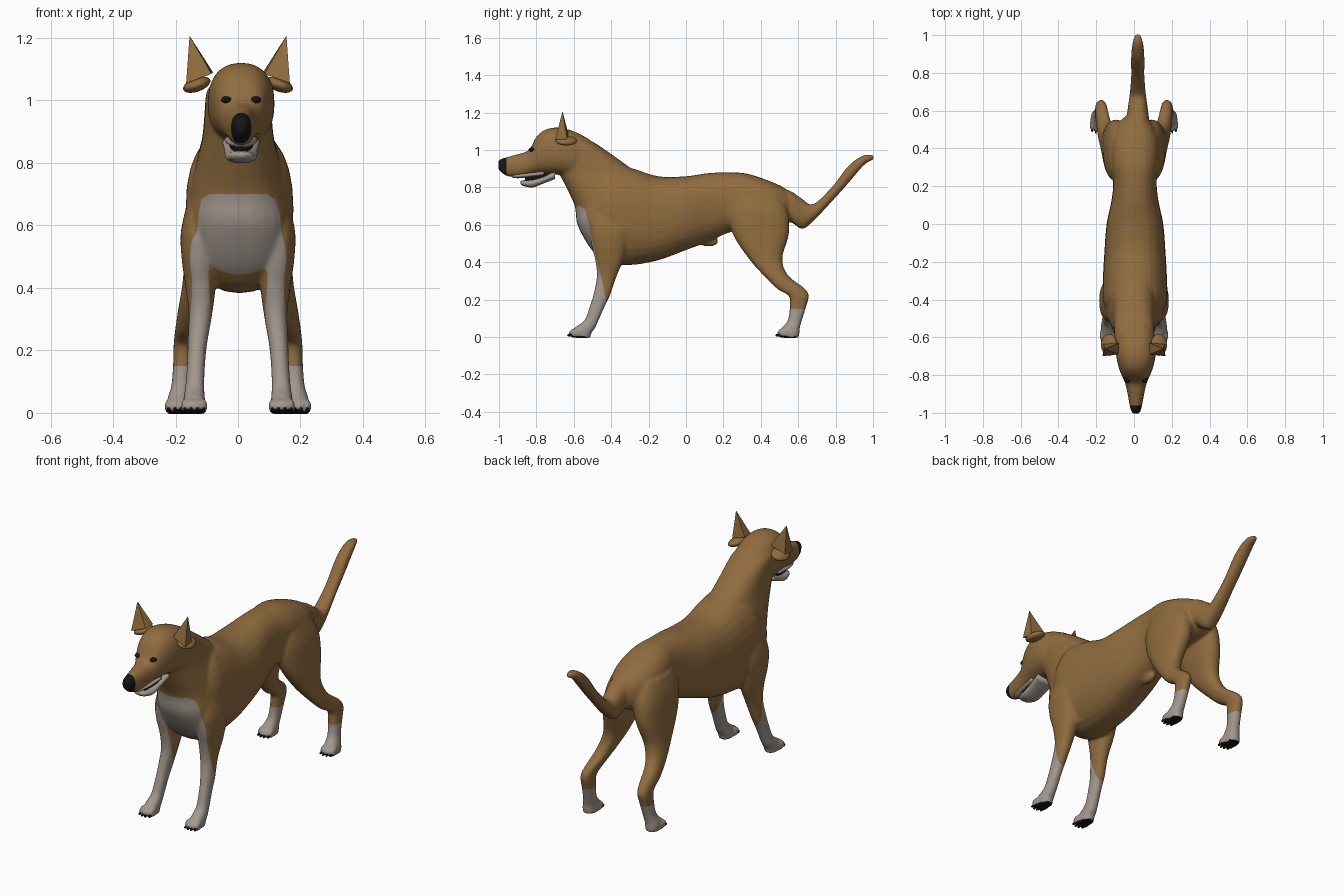
import bpy
import bmesh
import math
from mathutils import Matrix, Vector

cube = bpy.data.objects.get("Cube")
if cube:
    bpy.data.objects.remove(cube)


def make_material(name, rgb):
    mat = bpy.data.materials.new(name)
    mat.use_nodes = True
    mat.diffuse_color = (*rgb, 1)
    bsdf = mat.node_tree.nodes["Principled BSDF"]
    bsdf.inputs["Base Color"].default_value = (*rgb, 1)
    bsdf.inputs["Roughness"].default_value = 0.9
    return mat


TAN = make_material("tan_coat", (0.28, 0.15, 0.05))
WHITE = make_material("pale_coat", (0.36, 0.31, 0.27))
BLACK = make_material("black_skin", (0.008, 0.008, 0.009))


def blend(stations, steps=5):
    """Catmull-Rom interpolation of loft stations."""
    pts = [stations[0], *stations, stations[-1]]
    out = []
    for p0, p1, p2, p3 in zip(pts, pts[1:], pts[2:], pts[3:]):
        for i in range(steps):
            t = i / steps
            out.append([b + t / 2 * (c - a + t * (2 * a - 5 * b + 4 * c - d
                        + t * (3 * b - a - 3 * c + d)))
                        for a, b, c, d in zip(p0, p1, p2, p3)])
    return out + [stations[-1]]


def loft(bm, stations, upright, sides=28, power=0.86):
    """Skin rings (x, y, z, half width, half depth); upright rings face y."""
    rings = []
    for x, y, z, a, b in blend(stations):
        ring = []
        for i in range(sides):
            ang = math.tau * i / sides
            c, s = math.cos(ang), math.sin(ang)
            u = a * math.copysign(abs(c) ** power, c)
            v = b * math.copysign(abs(s) ** power, s)
            ring.append(bm.verts.new((x + u, y, z + v) if upright else (x + u, y + v, z)))
        rings.append(ring)
    for r, q in zip(rings, rings[1:]):
        for i in range(sides):
            j = (i + 1) % sides
            bm.faces.new((r[i], r[j], q[j], q[i]))
    bm.faces.new(rings[0])
    bm.faces.new(rings[-1])


def along(x, rows):
    """Turn (y, bottom, top, half width) rows into upright stations."""
    return [(x, y, (lo + hi) / 2, w, (hi - lo) / 2) for y, lo, hi, w in rows]


def ball(bm, center, radii, tilt=0.0):
    m = (Matrix.Translation(center) @ Matrix.Rotation(tilt, 4, "Y")
         @ Matrix.Diagonal((*radii, 1)))
    bmesh.ops.create_uvsphere(bm, u_segments=16, v_segments=10, radius=1, matrix=m)


def finish(bm, name, mats, smooth=True):
    bmesh.ops.recalc_face_normals(bm, faces=bm.faces)
    mesh = bpy.data.meshes.new(name)
    bm.to_mesh(mesh)
    bm.free()
    for m in mats:
        mesh.materials.append(m)
    obj = bpy.data.objects.new(name, mesh)
    bpy.context.collection.objects.link(obj)
    if smooth:
        mesh.shade_smooth()
    return obj


HEAD_X = 0.01
body = bmesh.new()

# Torso, from chest to rump
loft(body, along(0.005, [
    (-.52, .52, .80, .12), (-.42, .40, .91, .168), (-.30, .385, .905, .17),
    (-.15, .41, .86, .162), (0, .465, .86, .15), (.12, .51, .877, .125),
    (.22, .555, .88, .115), (.32, .58, .875, .125), (.44, .58, .837, .125),
    (.53, .60, .795, .09), (.57, .63, .75, .05)]), True)

# Deep chest rising into the neck
loft(body, [
    (.005, -.35, .41, .10, .10), (.005, -.385, .48, .15, .13),
    (.005, -.39, .60, .168, .19), (0, -.40, .70, .155, .195),
    (0, -.425, .80, .135, .215), (0, -.475, .88, .115, .205),
    (0, -.53, .95, .108, .17), (0, -.585, 1.03, .10, .11),
    (0, -.60, 1.06, .07, .07)], False)

# Skull and muzzle
loft(body, along(HEAD_X, [
    (-.52, .90, 1.06, .08), (-.60, .86, 1.10, .103), (-.68, .868, 1.12, .106),
    (-.75, .873, 1.11, .094), (-.80, .872, 1.07, .076), (-.84, .866, 1.0, .058),
    (-.90, .855, .978, .044), (-.955, .86, .963, .034), (-.99, .882, .952, .025),
    (-1.004, .90, .942, .016)]), True)

# Tail
loft(body, along(0.02, [
    (.46, .62, .80, .06), (.55, .62, .785, .06), (.62, .578, .74, .052),
    (.68, .62, .71, .044), (.78, .725, .802, .036), (.87, .825, .917, .036),
    (.95, .918, .972, .03), (1.004, .95, .972, .014)]), True)

# Belly fold
ball(body, (.005, .12, .51), (.025, .055, .026))

FRONT_LEG = [
    (.11, -.40, .68, .05, .10), (.125, -.405, .58, .058, .11),
    (.125, -.41, .49, .055, .095), (.12, -.41, .41, .049, .075),
    (.12, -.425, .32, .038, .052), (.13, -.452, .22, .031, .045),
    (.134, -.476, .16, .029, .04), (.138, -.505, .09, .03, .038),
    (.14, -.54, .05, .034, .055), (.14, -.56, .02, .036, .054),
    (.14, -.56, -.004, .034, .05)]
HIND_LEG = [
    (.07, .37, .76, .06, .13), (.085, .385, .67, .073, .16),
    (.10, .40, .55, .068, .15), (.125, .425, .42, .052, .09),
    (.15, .48, .33, .042, .066), (.168, .56, .26, .034, .075),
    (.174, .603, .22, .032, .054), (.177, .60, .17, .03, .045),
    (.183, .582, .09, .03, .038), (.19, .558, .045, .036, .05),
    (.192, .553, .02, .038, .054), (.192, .553, -.004, .036, .05)]

# Legs with four toes and claws on each paw
claws = bmesh.new()
for side in (-1, 1):
    for leg in (FRONT_LEG, HIND_LEG):
        loft(body, [(side * st[0], *st[1:]) for st in leg], False)
        px, py = side * leg[-1][0], leg[-1][1]
        for k in (-1.5, -.5, .5, 1.5):
            tx, ty = px + k * .02, py - .042 + .008 * abs(k)
            ball(body, (tx, ty, .021), (.013, .03, .024))
            ball(claws, (tx, ty - .024, .01), (.005, .013, .008))
finish(claws, "claws", [BLACK])

# Fuse the body into one soft skin
dog = finish(body, "body", [TAN, WHITE, BLACK])
bpy.context.view_layer.objects.active = dog
dog.select_set(True)
fuse = dog.modifiers.new("fuse", "REMESH")
fuse.mode = "VOXEL"
fuse.voxel_size = 0.008
soften = dog.modifiers.new("soften", "SMOOTH")
soften.factor = 0.5
soften.iterations = 6
for name in ("fuse", "soften"):
    bpy.ops.object.modifier_apply(modifier=name)

# Cut clean borders for the markings, then colour by position
BIB = (Vector((0, -.38, 0)), Vector((0, 1, .233)))
SOCK, BIB_TOP, NOSE = 0.15, 0.70, -0.96
cuts = [BIB, (Vector((0, 0, SOCK)), Vector((0, 0, 1))),
        (Vector((0, 0, BIB_TOP)), Vector((0, 0, 1))),
        (Vector((0, NOSE, 0)), Vector((0, 1, 0)))]
cuts += [(Vector((0, 0, .755)), Vector((s * .6, 0, 1))) for s in (-1, 1)]
bm = bmesh.new()
bm.from_mesh(dog.data)
for co, no in cuts:
    bmesh.ops.bisect_plane(bm, geom=bm.verts[:] + bm.edges[:] + bm.faces[:],
                           plane_co=co, plane_no=no)
bm.normal_update()
for f in bm.faces:
    c = f.calc_center_median()
    bib = (c - BIB[0]).dot(BIB[1]) < 0 and c.z < BIB_TOP and c.z + .6 * abs(c.x) < .755
    sole = c.z < .012 and f.normal.z < -.5
    f.material_index = 2 if sole or c.y < NOSE else 1 if bib or c.z < SOCK else 0
    f.smooth = True
bm.to_mesh(dog.data)
bm.free()

# Lower jaw, mouth lining and upper teeth
for name, mat, rows in (
        ("lower_jaw", WHITE, [(-.70, .845, .89, .06), (-.76, .822, .862, .054),
                              (-.82, .80, .843, .05), (-.87, .808, .838, .036),
                              (-.886, .82, .834, .02)]),
        ("mouth_lining", BLACK, [(-.72, .84, .88, .04), (-.80, .835, .88, .036),
                                 (-.86, .832, .87, .026)]),
        ("upper_teeth", WHITE, [(-.76, .862, .89, .054), (-.84, .853, .88, .047),
                                (-.90, .849, .875, .034), (-.93, .853, .872, .02)])):
    bm = bmesh.new()
    loft(bm, along(HEAD_X, rows), True, 20)
    finish(bm, name, [mat])

# Eyes and ears
for side, label in ((-1, "right"), (1, "left")):
    bm = bmesh.new()
    ball(bm, (HEAD_X + side * .047, -.822, 1.002), (.017, .02, .011))
    finish(bm, label + "_eye", [BLACK])

    bm = bmesh.new()
    ball(bm, (side * .132, -.64, 1.05), (.046, .058, .022), side * .35)
    finish(bm, label + "_ear_fold", [TAN])

    bm = bmesh.new()
    for x, y, z in ((.155, -.66, 1.207), (.166, -.70, 1.055), (.085, -.69, 1.085),
                    (.08, -.63, 1.09), (.162, -.635, 1.055)):
        bm.verts.new((side * x, y, z))
    bmesh.ops.convex_hull(bm, input=bm.verts[:])
    finish(bm, label + "_ear_point", [TAN], smooth=False)
